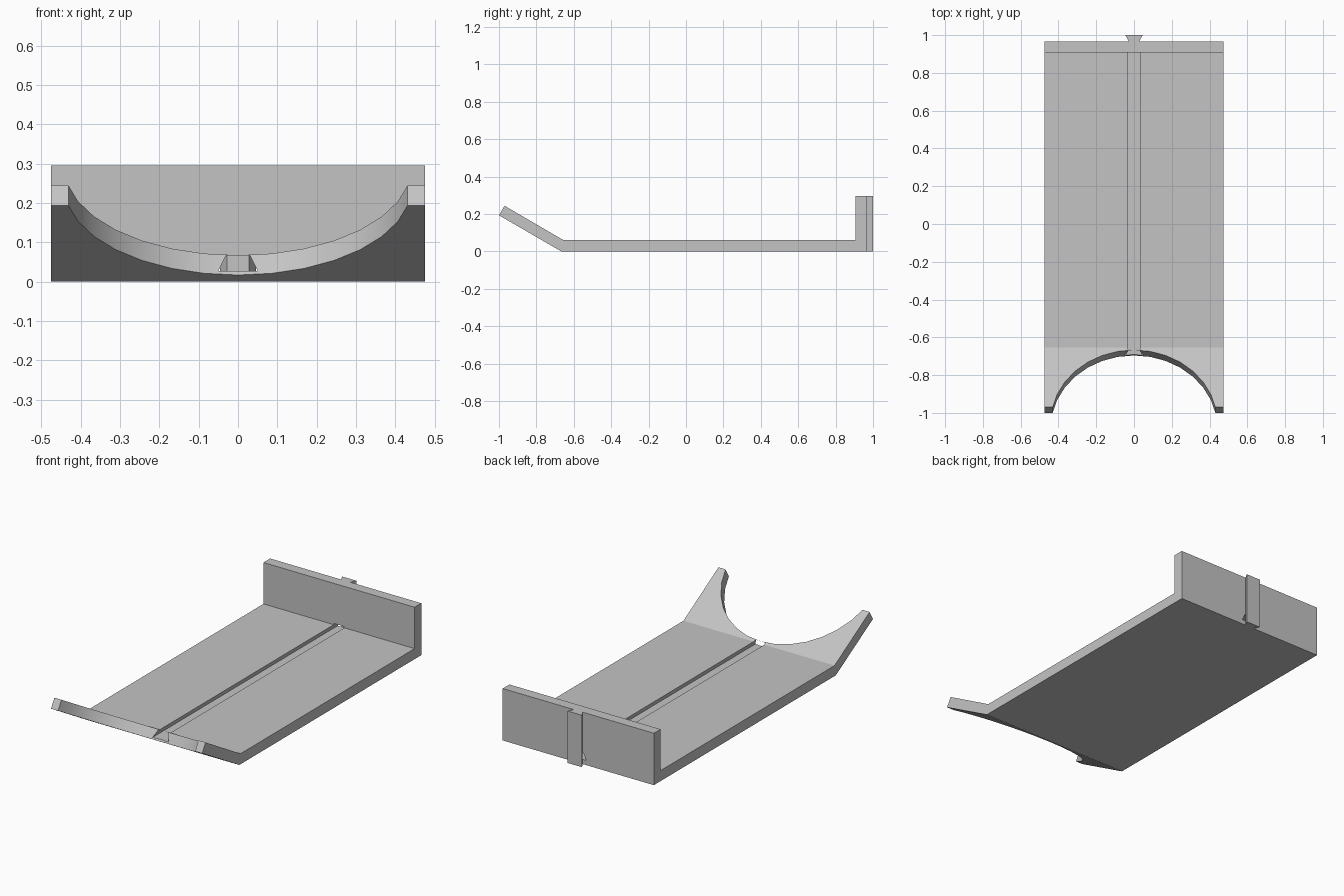
import bpy
import bmesh
import math
from mathutils import Matrix, Vector

if "Cube" in bpy.data.objects:
    bpy.data.objects.remove(bpy.data.objects["Cube"], do_unlink=True)

grey = bpy.data.materials.new("plain grey")
grey.use_nodes = True
grey.diffuse_color = (0.55, 0.55, 0.55, 1)
grey.node_tree.nodes["Principled BSDF"].inputs["Base Color"].default_value = grey.diffuse_color


def prism(name, outline, sweep):
    """Extrude a closed planar outline along the sweep vector."""
    bm = bmesh.new()
    face = bm.faces.new([bm.verts.new(p) for p in outline])
    moved = bmesh.ops.extrude_face_region(bm, geom=[face])["geom"]
    verts = [v for v in moved if isinstance(v, bmesh.types.BMVert)]
    bmesh.ops.translate(bm, verts=verts, vec=sweep)
    bmesh.ops.recalc_face_normals(bm, faces=bm.faces)
    mesh = bpy.data.meshes.new(name)
    bm.to_mesh(mesh)
    bm.free()
    mesh.materials.append(grey)
    obj = bpy.data.objects.new(name, mesh)
    bpy.context.collection.objects.link(obj)
    return obj


def cut(target, cutter):
    mod = target.modifiers.new("cut", "BOOLEAN")
    mod.operation = "DIFFERENCE"
    mod.solver = "EXACT"
    mod.object = cutter
    bpy.context.view_layer.objects.active = target
    bpy.ops.object.modifier_apply(modifier=mod.name)
    bpy.data.objects.remove(cutter, do_unlink=True)


half_width = 0.475
height = 0.295
wall_back = 0.967

# Tray: floor, upright back wall and sloping front lip in one side profile
side = [(-1, 0.193), (-0.97, 0.244), (-0.655, 0.06), (0.907, 0.06),
        (0.907, height), (wall_back, height), (wall_back, 0), (-0.667, 0)]
tray = prism("tray", [(-half_width, y, z) for y, z in side], (2 * half_width, 0, 0))

# Round cut-out, square to the sloping lip
radius = 0.44
slope = math.radians(30)
up_slope = Vector((0, -math.cos(slope), math.sin(slope)))
normal = Vector((0, math.sin(slope), math.cos(slope)))
centre = Vector((0, -0.667, 0.067)) + up_slope * radius - normal * 0.2
circle = []
for i in range(32):
    a = math.tau * i / 32
    circle.append(centre + radius * (Vector((math.sin(a), 0, 0)) - up_slope * math.cos(a)))
cut(tray, prism("lip_cutter", circle, normal * 0.4))

# Undercut dovetail groove along the floor and out through the back wall
groove = [(-0.05, 0.027), (0.05, 0.027), (0.03, 0.067), (-0.03, 0.067)]
cut(tray, prism("groove_cutter", [(x, -1.1, z) for x, z in groove], (0, 2.2, 0)))

# Matching dovetail rail up the back wall
rail_shape = [(-0.028, wall_back), (0.028, wall_back), (0.046, 1), (-0.046, 1)]
rail = prism("back_rail", [(x, y, 0) for x, y in rail_shape], (0, 0, height))

# Smooth the curved cut while keeping the other edges crisp
bpy.ops.object.select_all(action="DESELECT")
tray.select_set(True)
bpy.context.view_layer.objects.active = tray
bpy.ops.object.shade_smooth_by_angle(angle=math.radians(25))
